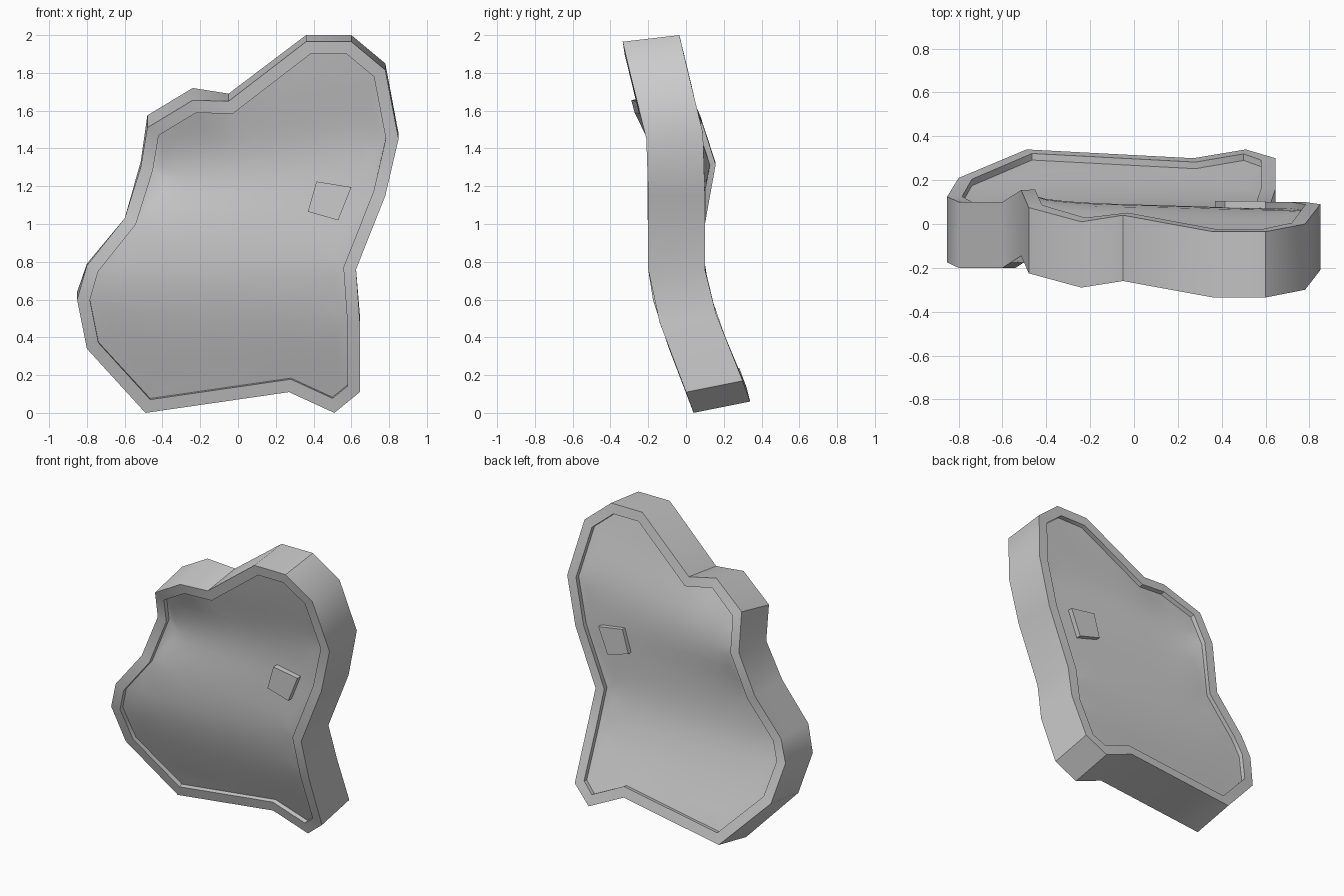
import bpy, bmesh, math
from mathutils import Vector
from mathutils.geometry import delaunay_2d_cdt

if "Cube" in bpy.data.objects:
    bpy.data.objects.remove(bpy.data.objects["Cube"])

THICK, RIM, DEPTH = 0.30, 0.066, 0.03

# front outline, counter-clockwise: x, z, front y, rise of the back edge
OUTLINE = [
    (-.49, .00, .04, .06), (.27, .11, .00, .06), (.51, .00, .04, .06),
    (.645, .11, .00, .06), (.645, .48, -.14, .04), (.625, .76, -.20, .0),
    (.78, 1.15, -.20, .0), (.85, 1.45, -.21, .03), (.78, 1.815, -.30, .035),
    (.60, 1.965, -.335, .035), (.36, 1.965, -.335, .035),
    (-.05, 1.65, -.26, .04), (-.24, 1.655, -.29, .065),
    (-.48, 1.51, -.225, .065), (-.515, 1.30, -.145, .03),
    (-.60, 1.03, -.20, .0), (-.80, .78, -.20, .01),
    (-.852, .60, -.175, .04), (-.80, .34, -.09, .04)]
N = len(OUTLINE)
LEFT = [OUTLINE[i] for i in (0, 18, 17, 16, 15, 14, 13, 12, 10)]
RIGHT = [OUTLINE[i] for i in (2, 3, 4, 5, 6, 7, 8, 9)]


def inset(points, dist):
    """Mitred inward offset in the x-z plane, following the slope in y."""
    out = []
    for i, (x, z, y, dz) in enumerate(points):
        p = Vector((x, z))
        a = (p - Vector(points[i - 1][:2])).normalized()
        b = (Vector(points[(i + 1) % N][:2]) - p).normalized()
        na, nb = Vector((-a.y, a.x)), Vector((-b.y, b.x))
        q = p + (na + nb) * dist / (1 + na.dot(nb))
        out.append((q.x, q.y, y - 1.3 * dz / THICK * (q.y - z), dz))
    return out


def profile(side, z):
    """y and rise along one side of the slab at height z."""
    z = max(side[0][1], min(side[-1][1], z))
    for a, b in zip(side, side[1:]):
        if z <= b[1]:
            f = (z - a[1]) / (b[1] - a[1])
            return Vector((a[2] + f * (b[2] - a[2]), a[3] + f * (b[3] - a[3])))


def bend(x, z):
    """Smoothed bent sheet ruled from the left side to the right side."""
    u = max(0, min(1, (x + .6) / 1.3))
    total = Vector((0, 0))
    for k in range(-4, 5):
        zz = z + k * .03
        total += profile(LEFT, zz) * (1 - u) + profile(RIGHT, zz) * u
    return total / 9


def mean_value(p, loop, values):
    """Smoothly blend values given on the loop at an inner point."""
    d = [Vector(c[:2]) - p for c in loop]
    for v, val in zip(d, values):
        if v.length < 1e-5:
            return val
    t = []
    for i in range(len(d)):
        a, b = d[i], d[(i + 1) % len(d)]
        t.append(math.tan(math.atan2(a.x * b.y - a.y * b.x, a.dot(b)) / 2))
    w = [(t[i - 1] + t[i]) / d[i].length for i in range(len(d))]
    return sum((v * k for k, v in zip(w, values)), Vector((0, 0))) / sum(w)


def place(c, depth):
    """Point at a given depth through the slab, measured from the front."""
    x, z, y, dz = c
    return (x, y + depth, z + dz * depth / THICK)


def finish(bm, name):
    bmesh.ops.recalc_face_normals(bm, faces=bm.faces[:])
    me = bpy.data.meshes.new(name)
    bm.to_mesh(me)
    bm.free()
    ob = bpy.data.objects.new(name, me)
    bpy.context.collection.objects.link(ob)
    bpy.ops.object.select_all(action='DESELECT')
    ob.select_set(True)
    bpy.context.view_layer.objects.active = ob
    bpy.ops.object.shade_smooth_by_angle(angle=math.radians(40))


# triangulated panel layout inside the rim
inner = inset(OUTLINE, RIM)
loop2d = [Vector(c[:2]) for c in inner]


def clear(p):
    """True when p is inside the rim and not too near it."""
    ok = False
    for i in range(N):
        a, b = loop2d[i - 1], loop2d[i]
        e = b - a
        f = max(0, min(1, (p - a).dot(e) / e.length_squared))
        if (p - a - e * f).length < .03:
            return False
        if (a.y > p.y) != (b.y > p.y) and p.x < a.x + e.x * (p.y - a.y) / e.y:
            ok = not ok
    return ok


step = .07
grid = [Vector((-.82 + step * i, .05 + step * j)) for i in range(24) for j in range(28)]
grid = [p for p in grid if clear(p)]
pts, _, tris, *_ = delaunay_2d_cdt(loop2d + grid, [], [list(range(N))], 1, 1e-6)

# panel = bent sheet, corrected so that it meets the rim exactly;
# samples along each rim edge keep the correction local
rim, rest = [], []
for i, a in enumerate(inner):
    b = inner[(i + 1) % N]
    for k in range(5):
        c = [s + (t - s) * k / 5 for s, t in zip(a, b)]
        rim.append(c)
        rest.append(Vector(c[2:]) - bend(c[0], c[1]))
panel = [(p.x, p.y, *(bend(p.x, p.y) + mean_value(p, rim, rest))) for p in pts]

# slab with a raised rim and a recessed panel on both sides
bm = bmesh.new()


def ring(loop, depth):
    return [bm.verts.new(place(c, depth)) for c in loop]


def bridge(a, b):
    for i in range(N):
        j = (i + 1) % N
        bm.faces.new((a[i], a[j], b[j], b[i]))


rings = [ring(inner, DEPTH), ring(inner, 0), ring(OUTLINE, 0),
         ring(OUTLINE, THICK), ring(inner, THICK), ring(inner, THICK - DEPTH)]
for a, b in zip(rings, rings[1:]):
    bridge(a, b)
for depth in (DEPTH, THICK - DEPTH):
    vs = ring(panel, depth)
    for t in tris:
        bm.faces.new([vs[k] for k in t])
bmesh.ops.remove_doubles(bm, verts=bm.verts[:], dist=1e-4)
finish(bm, "curved_slab")

# small skewed block standing proud of both panels
bm = bmesh.new()
face = bm.faces.new([bm.verts.new((x, -.205, z)) for x, z in
                     ((.37, 1.065), (.53, 1.02), (.60, 1.195), (.415, 1.225))])
ext = bmesh.ops.extrude_face_region(bm, geom=[face], use_keep_orig=True)
bmesh.ops.translate(bm, vec=(0, .31, 0),
                    verts=[g for g in ext["geom"] if isinstance(g, bmesh.types.BMVert)])
finish(bm, "small_block")
